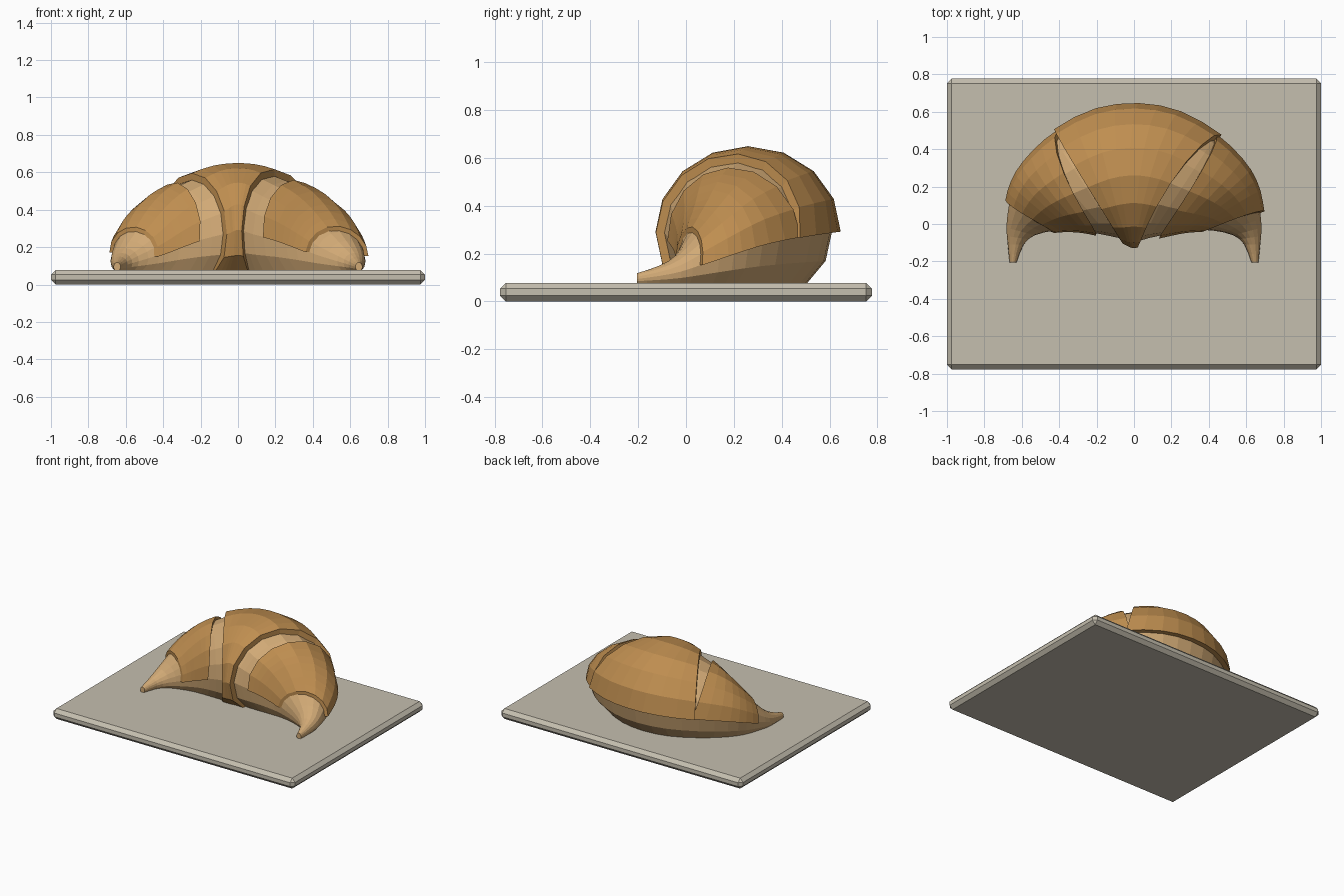
import bpy, bmesh, math

if "Cube" in bpy.data.objects:
    bpy.data.objects.remove(bpy.data.objects["Cube"])

SIDES = 16
FLOOR = 0.078
# Stations from middle to tip: outer x, outer y, inner x, inner y, top z
STATIONS = [
    (0.00, 0.61, 0.00, -0.09, 0.612),
    (0.22, 0.575, 0.03, -0.09, 0.60),
    (0.43, 0.46, 0.08, -0.075, 0.555),
    (0.575, 0.32, 0.20, -0.05, 0.48),
    (0.645, 0.20, 0.31, -0.033, 0.385),
    (0.672, 0.08, 0.42, -0.035, 0.28),
    (0.682, -0.02, 0.53, -0.06, 0.195),
    (0.675, -0.11, 0.59, -0.11, 0.15),
    (0.665, -0.205, 0.628, -0.205, 0.118),
]
END = len(STATIONS) - 1


def material(name, color):
    m = bpy.data.materials.new(name)
    m.diffuse_color = (*color, 1)
    m.use_nodes = True
    m.node_tree.nodes["Principled BSDF"].inputs["Base Color"].default_value = m.diffuse_color
    return m


def make_object(name, bm, mat):
    bmesh.ops.recalc_face_normals(bm, faces=bm.faces)
    me = bpy.data.meshes.new(name)
    bm.to_mesh(me)
    bm.free()
    me.materials.append(mat)
    ob = bpy.data.objects.new(name, me)
    bpy.context.collection.objects.link(ob)
    return ob


def station(i):
    if i < 0:
        ox, oy, ix, iy, z = STATIONS[-i]
        return (-ox, oy, -ix, iy, z)
    return STATIONS[min(i, END)]


def section(s):
    # Smooth interpolation between stations
    sign = -1 if s < 0 else 1
    s = abs(s)
    i = min(int(s), END - 1)
    t = s - i
    out = []
    for p0, p1, p2, p3 in zip(*(station(i + k) for k in (-1, 0, 1, 2))):
        out.append(0.5 * (2 * p1 + (p2 - p0) * t + (2 * p0 - 5 * p1 + 4 * p2 - p3) * t * t
                          + (3 * p1 - p0 - 3 * p2 + p3) * t ** 3))
    return sign * out[0], out[1], sign * out[2], out[3], out[4]


def surface(s, angle, offset=0.0):
    # Angle 0 is the outer back side, 90 the top, 180 the inner front
    ox, oy, ix, iy, top = section(s)
    cx, cy = (ox + ix) / 2, (oy + iy) / 2
    half = math.hypot(ox - ix, oy - iy) / 2
    ux, uy = (ox - cx) / half, (oy - cy) / half
    zc = FLOOR + 0.4 * (top - FLOOR)
    a = math.radians(angle)
    h = (half + offset) * math.cos(a)
    z = zc + (top - zc + offset) * math.sin(a)
    return cx + ux * h, cy + uy * h, max(z, FLOOR)


def core(mat):
    bm = bmesh.new()
    n = END * 2
    rings = []
    for j in range(-n, n + 1):
        rings.append([bm.verts.new(surface(j / 2, k * 360 / SIDES)) for k in range(SIDES)])
    for r0, r1 in zip(rings, rings[1:]):
        for k in range(SIDES):
            q = (k + 1) % SIDES
            bm.faces.new((r0[k], r0[q], r1[q], r1[k]))
    bm.faces.new(rings[0])
    bm.faces.new(rings[-1])
    return make_object("dough_core", bm, mat)


def crust(name, back, front, last_angle, thick, steps, mat):
    # Closed wrap; its two ends slide along the roll from back to front
    bm = bmesh.new()
    rows = round(last_angle / (360 / SIDES))

    def grid(offset):
        g = []
        for k in range(rows + 1):
            f = min(1, k / (SIDES / 2))
            lo = back[0] + (front[0] - back[0]) * f
            hi = back[1] + (front[1] - back[1]) * f
            g.append([bm.verts.new(surface(lo + (hi - lo) * j / steps, k * 360 / SIDES, offset))
                      for j in range(steps + 1)])
        return g

    outer, inner = grid(thick), grid(-0.012)
    for g in (outer, inner):
        for k in range(rows):
            for j in range(steps):
                bm.faces.new((g[k][j], g[k][j + 1], g[k + 1][j + 1], g[k + 1][j]))
    for k in range(rows):
        for j in (0, steps):
            bm.faces.new((outer[k][j], outer[k + 1][j], inner[k + 1][j], inner[k][j]))
    for j in range(steps):
        for k in (0, rows):
            bm.faces.new((outer[k][j], outer[k][j + 1], inner[k][j + 1], inner[k][j]))
    return make_object(name, bm, mat)


crust_mat = material("baked_crust", (0.52, 0.27, 0.08))
core_mat = material("pale_dough", (0.64, 0.40, 0.18))
board_mat = material("board", (0.56, 0.52, 0.43))

# Serving board with chamfered edges
bm = bmesh.new()
bmesh.ops.create_cube(bm, size=1)
for v in bm.verts:
    v.co = (v.co.x * 2, v.co.y * 1.555, (v.co.z + 0.5) * FLOOR)
bmesh.ops.bevel(bm, geom=bm.edges[:], offset=0.025, segments=1, affect='EDGES')
make_object("serving_board", bm, board_mat)

# Crescent core and its wrapped crust layers
core(core_mat)
crust("middle_crust", (-1.88, 2.1), (-2.0, 1.0), 225, 0.037, 8, crust_mat)
crust("left_crust", (-4.7, -1.8), (-5.25, -3.2), 180, 0.024, 7, crust_mat)
crust("right_crust", (2.0, 5.2), (2.6, 4.65), 180, 0.024, 7, crust_mat)
